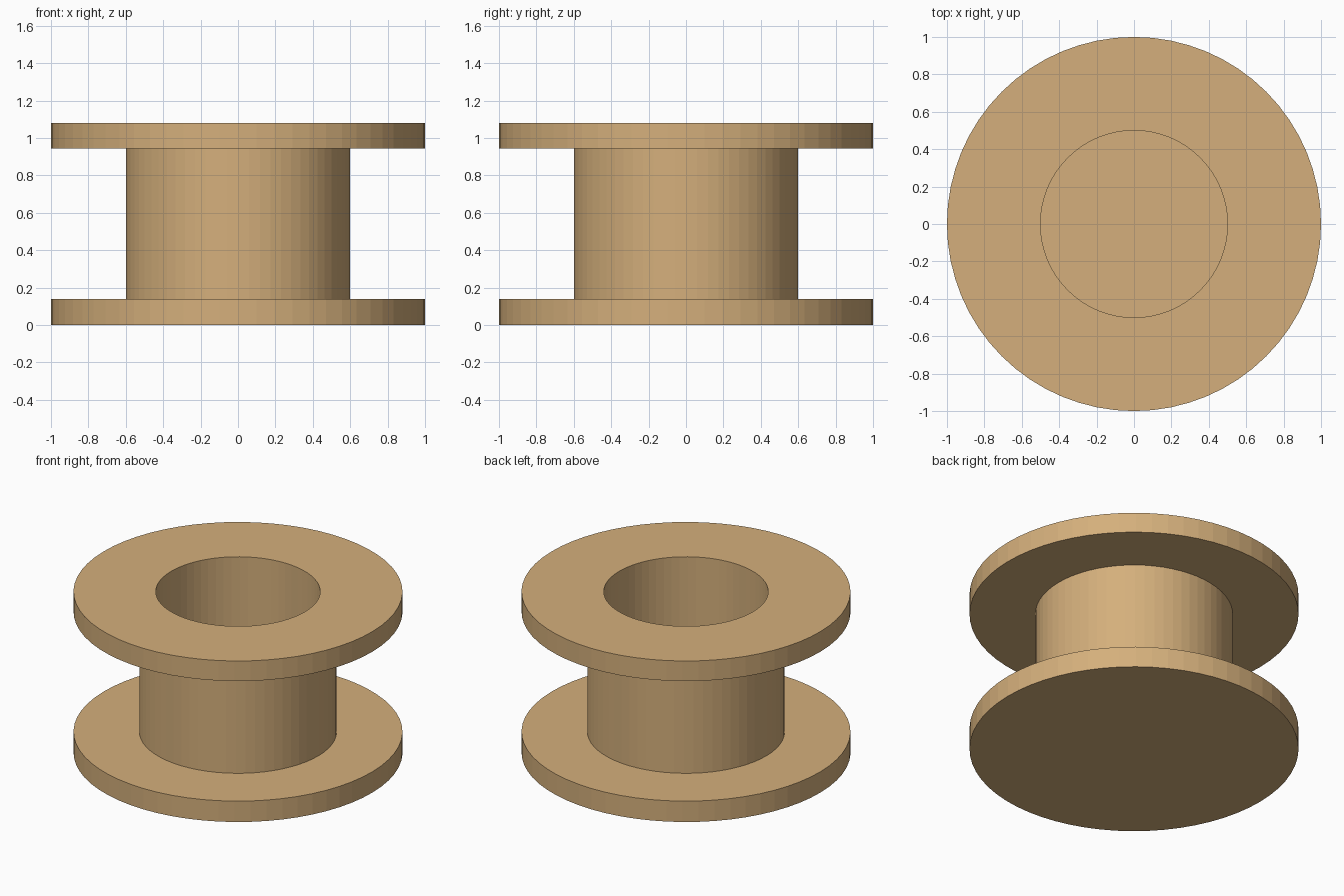
import bpy, bmesh
from math import cos, sin, tau

if "Cube" in bpy.data.objects:
    bpy.data.objects.remove(bpy.data.objects["Cube"])

SIDES = 64
# Closed half-section (radius, z): underside, rims, barrel, bore and bore floor
PROFILE = [(1.0, 0.0), (1.0, 0.14), (0.6, 0.14), (0.6, 0.945),
           (1.0, 0.945), (1.0, 1.08), (0.5, 1.08), (0.5, 0.14)]


def lathe(name, profile, sides, material):
    """Revolve a profile around z and cap both of its ends with a disc."""
    bm = bmesh.new()
    rings = [[bm.verts.new((r * cos(tau * i / sides), r * sin(tau * i / sides), z))
              for i in range(sides)] for r, z in profile]
    for a, b in zip(rings, rings[1:]):
        for i in range(sides):
            j = (i + 1) % sides
            bm.faces.new((a[i], a[j], b[j], b[i]))
    bm.faces.new(rings[0][::-1])
    bm.faces.new(rings[-1])
    bmesh.ops.recalc_face_normals(bm, faces=bm.faces)
    mesh = bpy.data.meshes.new(name)
    bm.to_mesh(mesh)
    bm.free()
    mesh.materials.append(material)
    obj = bpy.data.objects.new(name, mesh)
    bpy.context.collection.objects.link(obj)
    return obj


# Tan wood
wood = bpy.data.materials.new("tan_wood")
wood.diffuse_color = (0.66, 0.43, 0.20, 1)
wood.use_nodes = True
wood.node_tree.nodes["Principled BSDF"].inputs["Base Color"].default_value = wood.diffuse_color

# Flanged spool, hollow from the top
lathe("spool", PROFILE, SIDES, wood)
